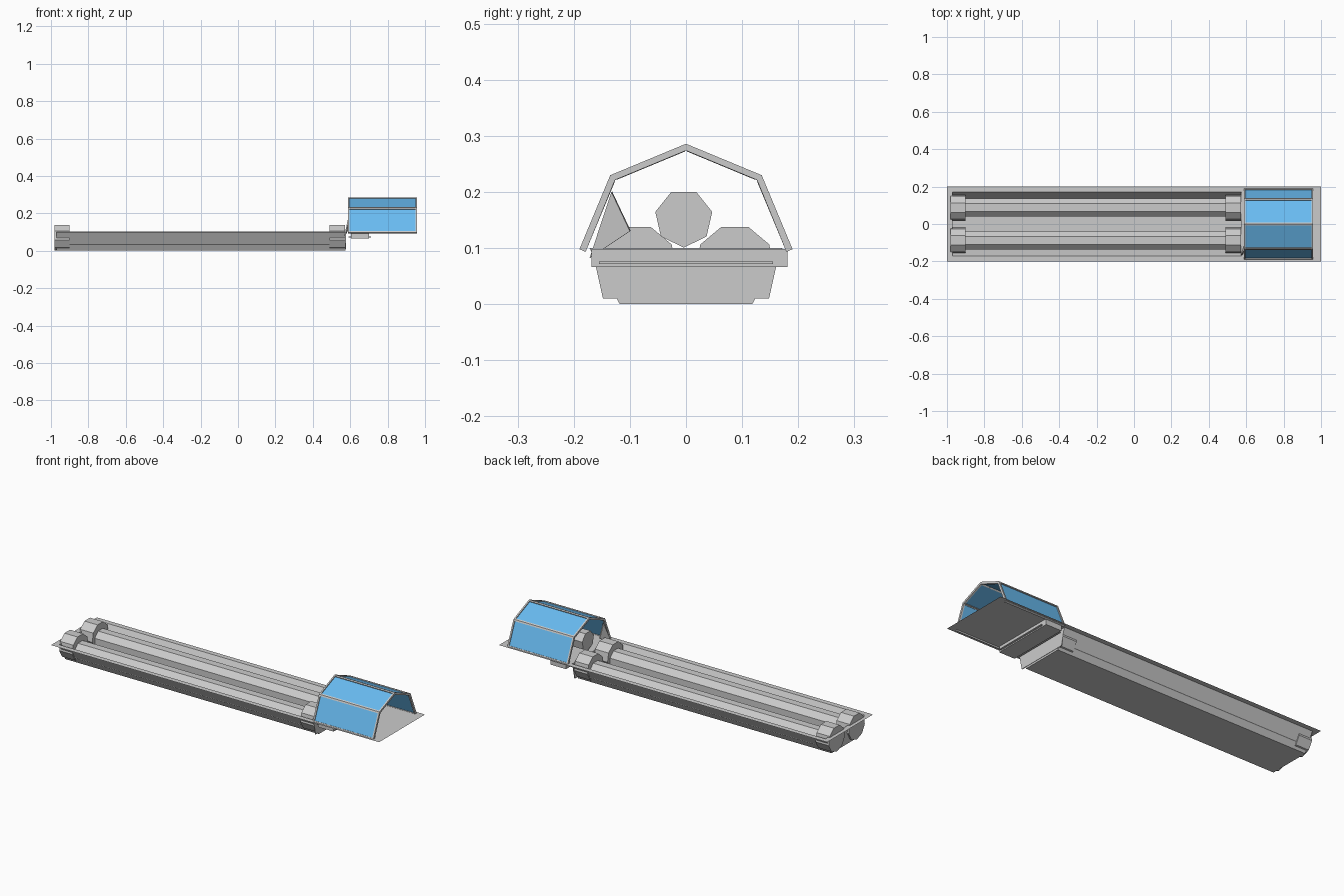
import bpy, bmesh, math
from mathutils import Vector

if "Cube" in bpy.data.objects:
    bpy.data.objects.remove(bpy.data.objects["Cube"])


def add_mesh(name, verts, faces, thickness=0.0, mat=None):
    me = bpy.data.meshes.new(name)
    me.from_pydata(verts, [], faces)
    ob = bpy.data.objects.new(name, me)
    bpy.context.collection.objects.link(ob)
    if mat:
        me.materials.append(mat)
    if thickness:
        m = ob.modifiers.new("thickness", 'SOLIDIFY')
        m.thickness = thickness
        m.offset = -1
    return ob


def prism_x(name, profile, x0, x1):
    """Closed (y, z) profile extruded along x."""
    n = len(profile)
    verts = [(x, y, z) for x in (x0, x1) for y, z in profile]
    faces = [tuple(range(n))[::-1], tuple(range(n, 2 * n))]
    faces += [(i, (i + 1) % n, n + (i + 1) % n, n + i) for i in range(n)]
    return add_mesh(name, verts, faces)


def polygon(sides, radius, cy, cz):
    """Regular polygon with a flat top edge."""
    a0 = math.pi / 2 + math.pi / sides
    return [(cy + radius * math.cos(a0 + 2 * math.pi * i / sides),
             cz + radius * math.sin(a0 + 2 * math.pi * i / sides)) for i in range(sides)]


def rect(x, y, z):
    return [(-x, -y, z), (x, -y, z), (x, y, z), (-x, y, z)]


blue = bpy.data.materials.new("blue_glass")
blue.diffuse_color = (0.14, 0.5, 0.88, 1)
blue.use_nodes = True
blue.node_tree.nodes["Principled BSDF"].inputs["Base Color"].default_value = blue.diffuse_color

X0, X1 = -0.97, 0.575      # trough ends
TOP, RIM = 0.1, 0.172

# deck sheet with the long opening
hole = [(X0, -RIM, TOP), (X1, -RIM, TOP), (X1, RIM, TOP), (X0, RIM, TOP)]
add_mesh("deck", rect(1, 0.2, TOP) + hole,
         [(i, (i + 1) % 4, 4 + (i + 1) % 4, 4 + i) for i in range(4)])

# open trough with sloping sides
floor = [(X0, -0.118, 0), (X1, -0.118, 0), (X1, 0.118, 0), (X0, 0.118, 0)]
add_mesh("trough", hole + floor,
         [(4, 7, 6, 5)] + [(i, 4 + i, 4 + (i + 1) % 4, (i + 1) % 4) for i in range(4)])

# wider plate closing the inner end of the trough
prism_x("trough_end_plate", [(-0.168, 0.1), (-0.148, 0.01), (0.148, 0.01), (0.168, 0.1)],
        X1 - 0.002, X1 + 0.002)

# two long tubes with collars at both ends
for side, s in (("front", -1), ("back", 1)):
    prism_x(side + "_tube", polygon(8, 0.053, s * 0.088, 0.053), -0.96, 0.565)
    for end, a, b in (("outer", -0.98, -0.9), ("inner", 0.49, 0.572)):
        prism_x(f"{side}_{end}_collar", polygon(9, 0.071, s * 0.087, 0.071), a, b)

# cross beam under the canopy
prism_x("cross_beam", [(-0.168, 0.066), (0.181, 0.066), (0.181, 0.098), (-0.168, 0.098)],
        0.605, 0.70)
prism_x("beam_flange", [(-0.155, 0.072), (0.155, 0.072), (0.155, 0.076), (-0.155, 0.076)],
        0.59, 0.71)

# seven-sided drum under the canopy
prism_x("drum", polygon(7, 0.052, -0.004, 0.153), 0.60, 0.68)

# leaning triangular panel beside the drum
tri = [(0.60, -0.133, 0.2), (0.575, -0.172, 0.082), (0.60, -0.1, 0.13)]
add_mesh("side_panel", tri, [(0, 1, 2)], 0.006)

# canopy: four facets, framed openings and glass
arch = [(-0.19, 0.098), (-0.135, 0.23), (0, 0.286), (0.135, 0.23), (0.19, 0.098)]
CX0, CX1 = 0.588, 0.957
verts = [(x, y, z) for x in (CX0, CX1) for y, z in arch]
faces = [(i, 5 + i, 6 + i, 1 + i) for i in range(4)]
frame = add_mesh("canopy_frame", verts, faces, 0.012)
bm = bmesh.new()
bm.from_mesh(frame.data)
panes = list(bm.faces)
bmesh.ops.inset_individual(bm, faces=panes, thickness=0.012)
glass = []
for f in panes:
    glass.append([v.co - f.normal * 0.005 for v in f.verts])
bmesh.ops.delete(bm, geom=panes, context='FACES')
bm.to_mesh(frame.data)
bm.free()
for i, quad in enumerate(glass):
    add_mesh(f"canopy_glass_{i + 1}", [tuple(v) for v in quad], [(0, 1, 2, 3)], 0.003, blue)
